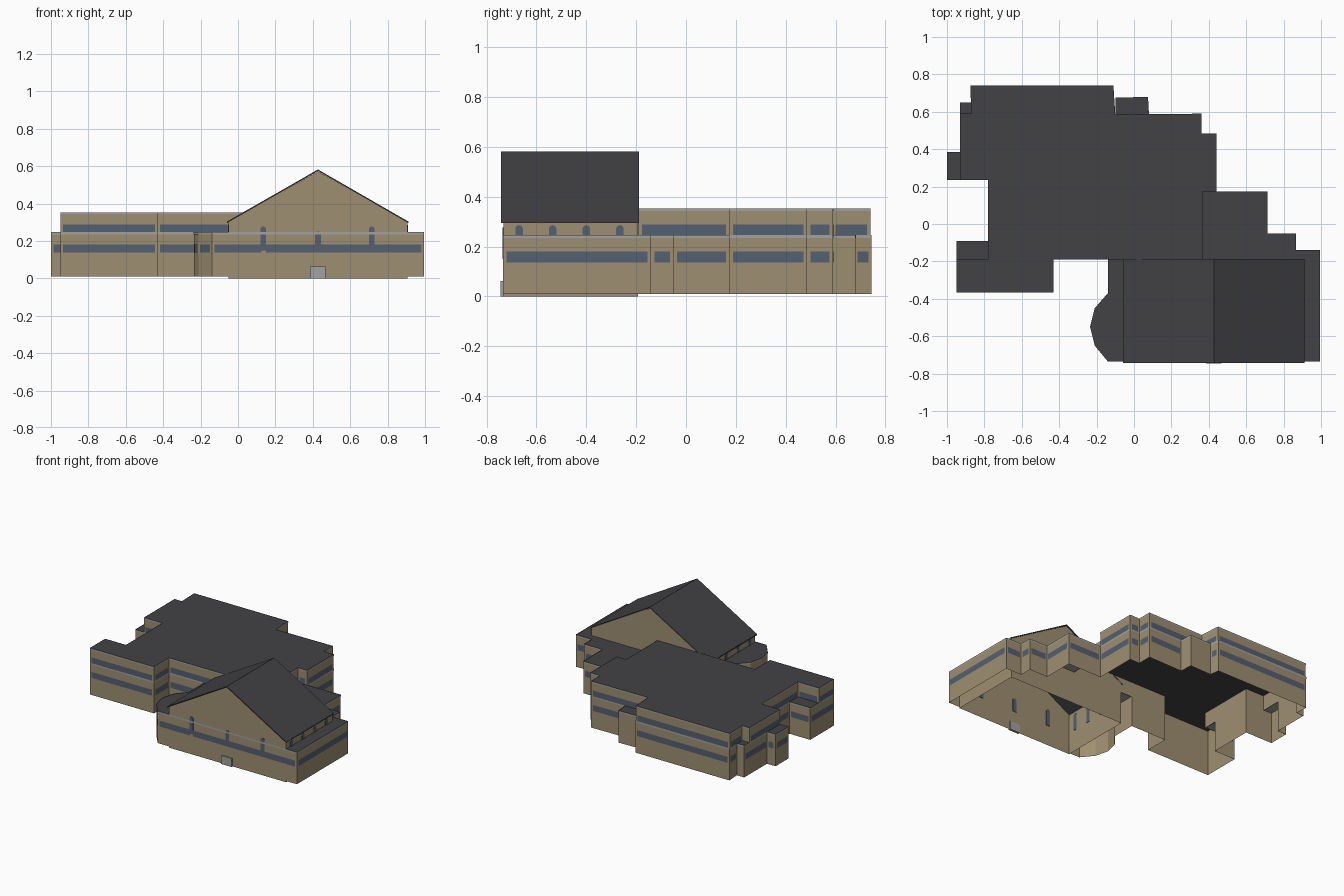
import bpy, math
from mathutils import Vector

if "Cube" in bpy.data.objects:
    bpy.data.objects.remove(bpy.data.objects["Cube"], do_unlink=True)


def material(name, rgb):
    m = bpy.data.materials.new(name)
    m.use_nodes = True
    m.diffuse_color = (*rgb, 1)
    m.node_tree.nodes["Principled BSDF"].inputs["Base Color"].default_value = (*rgb, 1)
    return m


TAN = material("tan wall", (0.34, 0.275, 0.165))
ROOF = material("dark roof", (0.055, 0.054, 0.06))
GLASS = material("blue grey glass", (0.09, 0.115, 0.165))
GREY = material("light grey trim", (0.36, 0.36, 0.35))


def build(name, verts, faces, *mats):
    mesh = bpy.data.meshes.new(name)
    mesh.from_pydata(verts, [], faces)
    for m in mats:
        mesh.materials.append(m)
    mesh.update()
    ob = bpy.data.objects.new(name, mesh)
    bpy.context.collection.objects.link(ob)
    return ob


def strips(name, segments, z0, z1, mat, out=0.0, inset=0.0):
    """Upright quads along wall segments, pushed outward and shortened at the ends."""
    verts, faces = [], []
    for a, b in segments:
        a, b = Vector(a), Vector(b)
        d = (b - a).normalized()
        n = Vector((d.y, -d.x)) * out
        a, b = a + d * inset + n, b - d * inset + n
        i = len(verts)
        verts += [(*a, z0), (*b, z0), (*b, z1), (*a, z1)]
        faces.append((i, i + 1, i + 2, i + 3))
    return build(name, verts, faces, mat)


def loop(points):
    return list(zip(points, points[1:] + points[:1]))


def slab(name, points, z0, z1, under):
    """Roof slab: dark top, own colour on edge and underside."""
    n = len(points)
    verts = [(*p, z) for z in (z0, z1) for p in points]
    faces = [tuple(range(n, 2 * n)), tuple(reversed(range(n)))]
    faces += [(i, (i + 1) % n, n + (i + 1) % n, n + i) for i in range(n)]
    ob = build(name, verts, faces, ROOF, under)
    for p in list(ob.data.polygons)[1:]:
        p.material_index = 1
    return ob


def box(name, lo, hi, mat):
    verts = [(x, y, z) for x in (lo[0], hi[0]) for y in (lo[1], hi[1]) for z in (lo[2], hi[2])]
    faces = [(0, 1, 3, 2), (4, 6, 7, 5), (0, 4, 5, 1), (2, 3, 7, 6), (0, 2, 6, 4), (1, 5, 7, 3)]
    return build(name, verts, faces, mat)


def rect(x0, x1, y0, y1):
    return [(x0, y0), (x1, y0), (x1, y1), (x0, y1)]


BASE, LOW, HIGH, TRIM = 0.01, 0.245, 0.353, 0.01

# Plan pieces shared by walls and roofs
wing = [(-.95, -.365), (-.43, -.365), (-.43, -.19)]
bay = [(-.14, -.19), (-.14, -.37), (-.21, -.45), (-.235, -.55), (-.21, -.65), (-.14, -.735)]
east = [(.995, -.735), (.995, -.14), (.865, -.14), (.865, -.05), (.715, -.05), (.715, .175)]
north_east = [(.44, .175), (.44, .485), (.36, .485), (.36, .59)]
back_block = [(.08, .585), (.075, .68), (-.1, .675)]
ground = (wing + bay + east + north_east + back_block +
          [(-.11, .745), (-.875, .745), (-.87, .65), (-.93, .65), (-.93, .385), (-1, .385),
           (-1, .235), (-.78, .235), (-.78, -.09), (-.95, -.09)])
upper = (wing + [(.365, -.19), (.365, .175)] + north_east +
         [(-.1, .585), (-.11, .74), (-.875, .74), (-.87, .59), (-.93, .59),
          (-.93, .235), (-.78, .235), (-.78, -.19), (-.95, -.19)])

# Ground storey: the long front wall's glass is split, the back block has none
strips("ground_walls", loop(ground), BASE, LOW, TAN)
glazed = []
for a, b in loop(ground):
    length = (Vector(b) - Vector(a)).length
    if a in back_block[:2] or length < 0.065:
        continue
    if length > 1:
        glazed += [(a, (.14, -.735)), ((.135, -.735), b)]
    else:
        glazed.append((a, b))
strips("ground_windows", glazed, .137, .181, GLASS, .002, .014)
strips("ground_cornice", loop(ground), LOW - TRIM, LOW + .002, GREY, .002)

# Upper storey
strips("upper_walls", loop(upper), LOW - TRIM, HIGH, TAN)
glazed = [(a, b) for a, b in loop(upper) if (Vector(b) - Vector(a)).length > 0.065]
strips("upper_windows", glazed, .245, .288, GLASS, .002, .014)
strips("upper_cornice", loop(upper), HIGH - TRIM, HIGH, GREY, .002)
slab("upper_roof", upper, HIGH - .006, HIGH, ROOF)

# Low flat roofs around the upper storey and the hall
low_roofs = {
    "west_block": rect(-1, -.93, .235, .385),
    "north_west_corner": rect(-.93, -.87, .59, .65),
    "south_west_block": rect(-.95, -.78, -.19, -.09),
    "back_block": [(-.1, .585)] + back_block,
    "east_wing": [(.365, -.19), (.905, -.19), (.905, -.735)] + east + [(.365, .175)],
    "bay": bay + [(-.05, -.735), (-.05, -.19)],
}
for name, points in low_roofs.items():
    slab(name + "_roof", points, LOW - .006, LOW, GREY)

# Gabled hall
X0, X1, Y0, Y1, EAVE, RIDGE = -.05, .905, -.733, -.193, .303, .572
MID = (X0 + X1) / 2
profile = [(X0, 0), (X1, 0), (X1, EAVE), (MID, RIDGE), (X0, EAVE)]
verts = [(x, y, z) for y in (Y0, Y1) for x, z in profile]
build("hall_walls", verts, [(0, 1, 2, 3, 4), (9, 8, 7, 6, 5), (1, 6, 7, 2), (5, 0, 4, 9)], TAN)

# Pitched roof with a slight overhang
edge = [(X0 - .01, EAVE), (MID, RIDGE + .01), (X1 + .007, EAVE)]
section = edge + [(x, z - .008) for x, z in reversed(edge)]
verts = [(x, y, z) for y in (-.742, -.188) for x, z in section]
faces = [(0, 1, 4, 5), (1, 2, 3, 4), (11, 10, 7, 6), (10, 9, 8, 7)]
faces += [(i, 6 + i, 6 + (i + 1) % 6, (i + 1) % 6) for i in range(6)]
build("hall_roof", verts, faces, ROOF)
for side, x in (("left", X1 + .004), ("right", X0 - .006)):
    box(side + "_gutter", (x - .003, -.74, EAVE - .008), (x + .003, -.19, EAVE + .001), GREY)


def arch(name, centre, along, out, z0, z1, r=.015):
    """Arched window plate; along is the wall direction, out its normal."""
    pts = [(-r, z0), (r, z0)]
    pts += [(r * math.cos(t * math.pi / 6), z1 - r + r * math.sin(t * math.pi / 6)) for t in range(7)]
    c = Vector(centre)
    n = len(pts)
    verts = []
    for off in (-.003, .003):
        for s, z in pts:
            p = c + Vector(along) * s + Vector(out) * off
            verts.append((p.x, p.y, z))
    faces = [tuple(range(n)), tuple(reversed(range(n, 2 * n)))]
    faces += [(i, n + i, n + (i + 1) % n, (i + 1) % n) for i in range(n)]
    build(name, verts, faces, GLASS)


for i, y in enumerate((-.67, -.535, -.4, -.265)):
    arch(f"left_hall_window_{i + 1}", (X1, y), (0, 1), (1, 0), .16, .286)
    arch(f"right_hall_window_{i + 1}", (X0, y), (0, -1), (-1, 0), .16, .286)
for i, x in enumerate((.135, MID, .715)):
    top = .252 if x == MID else .277
    arch(f"front_hall_window_{i + 1}", (x, Y0), (1, 0), (0, -1), .15, top)

# Front entrance
box("front_door", (.385, -.745, 0), (.468, -.727, .062), GREY)
